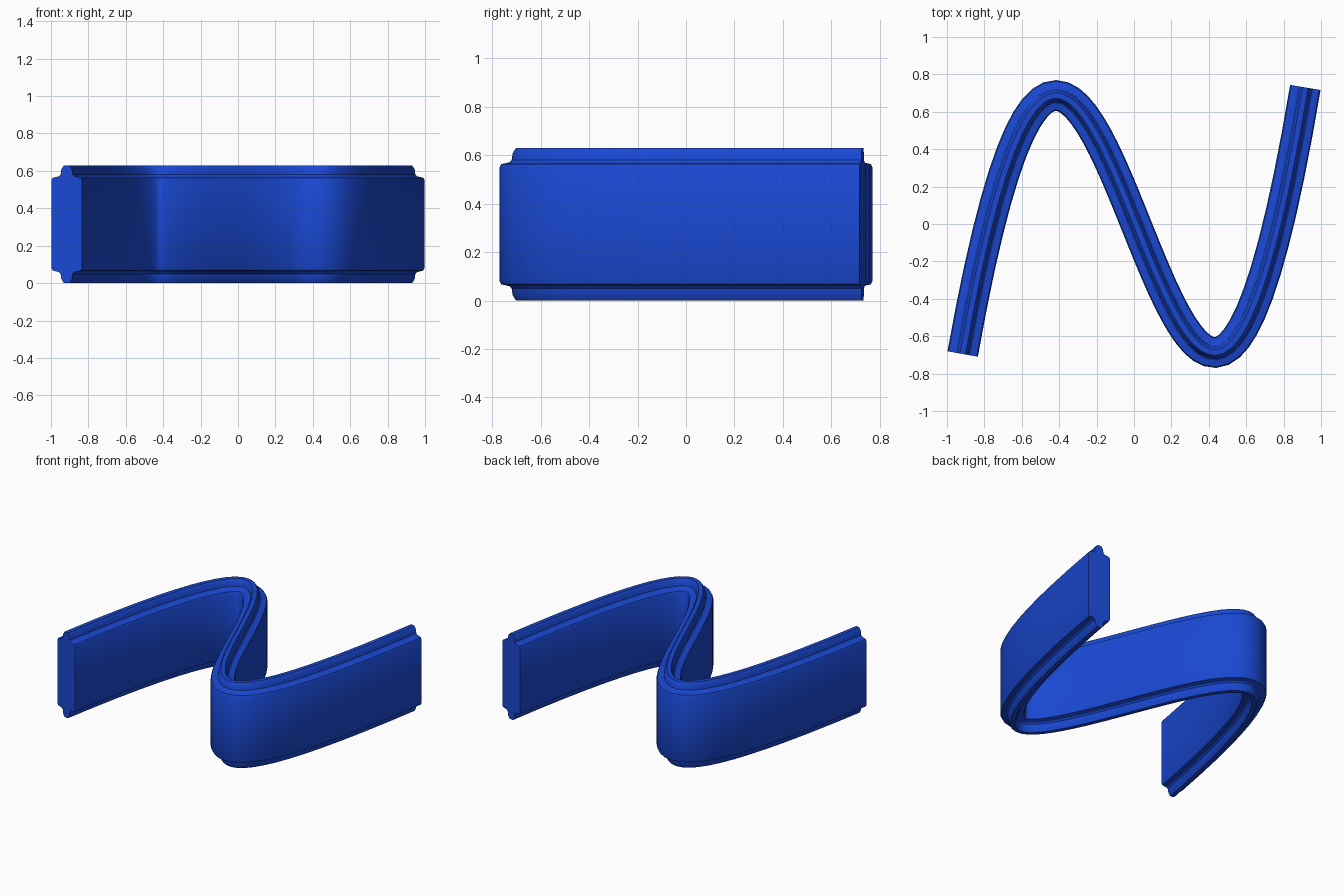
import bpy, bmesh, math
from mathutils import Vector

if "Cube" in bpy.data.objects:
    bpy.data.objects.remove(bpy.data.objects["Cube"])

SEGMENTS = 48
HEIGHT = 0.63

# Cubic S-shaped centre line, t from -1 to 1
def point(t):
    x = 0.831 * t + 0.085 * t**3 + 0.012 * (1 - t * t)
    y = 2.7825 * t**3 - 2.07 * t + 0.0233 * (t * t - 0.25)
    return Vector((x, y))

def side(t):
    dx = 0.831 + 0.255 * t * t - 0.024 * t
    dy = 8.3475 * t * t - 2.07 + 0.0466 * t
    return Vector((-dy, dx)).normalized()

# Cross-section: broad wall with a narrow rounded ridge above and below
quarter = [(0.0825, 0.550), (0.076, 0.563), (0.042, 0.571),
           (0.033, 0.580), (0.029, 0.608), (0.015, 0.630)]
top = quarter + [(-u, z) for u, z in reversed(quarter)]
profile = top + [(u, HEIGHT - z) for u, z in reversed(top)]

# Sweep the cross-section along the centre line
bm = bmesh.new()
rings = []
for i in range(SEGMENTS + 1):
    t = -1 + 2 * i / SEGMENTS
    p, n = point(t), side(t)
    rings.append([bm.verts.new((p.x + n.x * u, p.y + n.y * u, z)) for u, z in profile])
count = len(profile)
for a, b in zip(rings, rings[1:]):
    for j in range(count):
        k = (j + 1) % count
        bm.faces.new((a[j], a[k], b[k], b[j]))
bm.faces.new(rings[0])
bm.faces.new(rings[-1])
bmesh.ops.recalc_face_normals(bm, faces=bm.faces)

mesh = bpy.data.meshes.new("wavy_wall")
bm.to_mesh(mesh)
bm.free()
wall = bpy.data.objects.new("wavy_wall", mesh)
bpy.context.collection.objects.link(wall)

# Blue finish
blue = bpy.data.materials.new("blue")
blue.diffuse_color = (0.01, 0.065, 0.65, 1)
blue.use_nodes = True
blue.node_tree.nodes["Principled BSDF"].inputs["Base Color"].default_value = blue.diffuse_color
mesh.materials.append(blue)

bpy.context.view_layer.objects.active = wall
wall.select_set(True)
bpy.ops.object.shade_smooth_by_angle(angle=math.radians(30))
